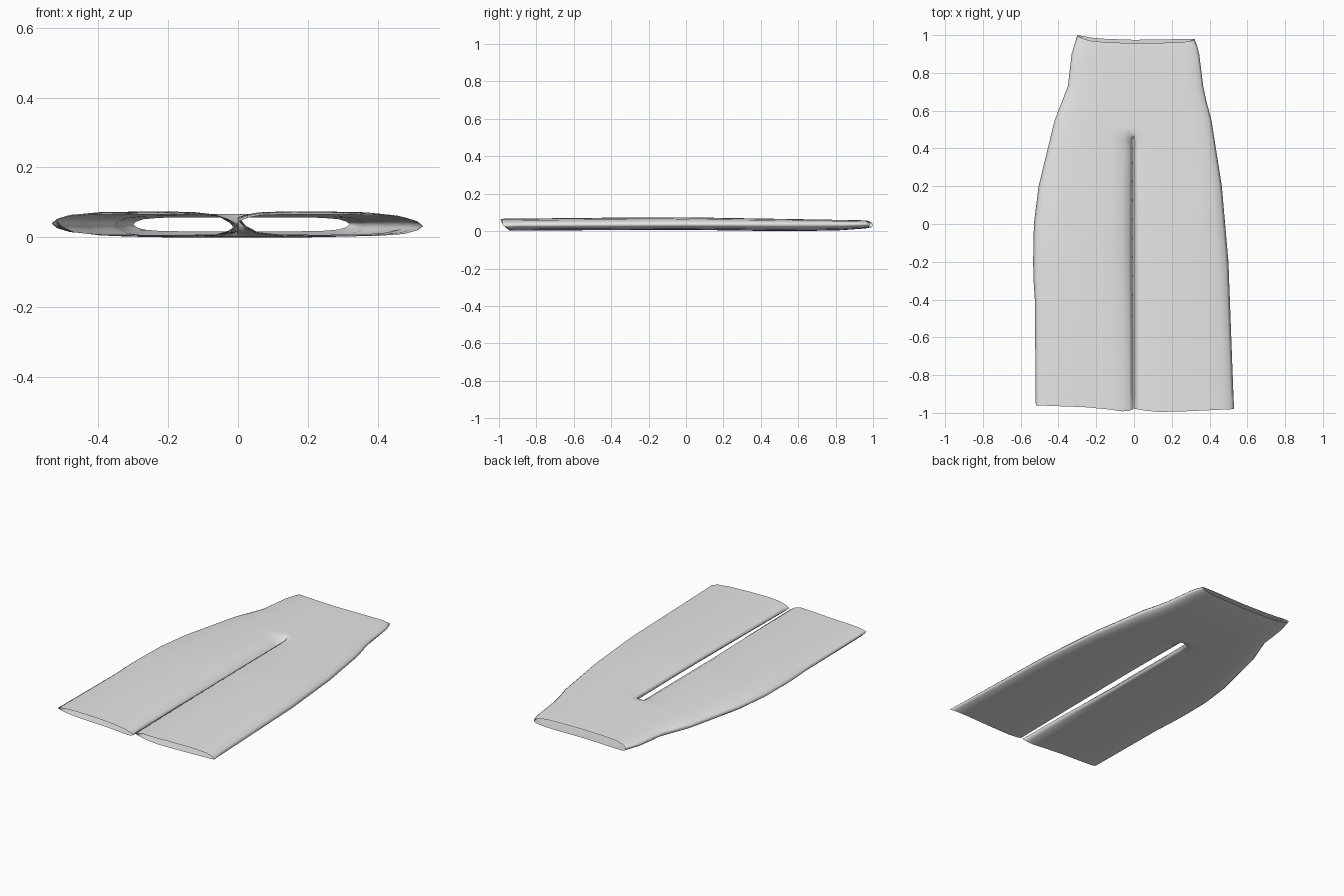
import bpy
import bmesh

cube = bpy.data.objects.get("Cube")
if cube:
    bpy.data.objects.remove(cube, do_unlink=True)

# Cloth material
cloth = bpy.data.materials.new("light grey cloth")
cloth.use_nodes = True
grey = (0.8, 0.8, 0.8, 1)
cloth.diffuse_color = grey
bsdf = next(n for n in cloth.node_tree.nodes if n.type == 'BSDF_PRINCIPLED')
bsdf.inputs["Base Color"].default_value = grey


def sample(points, y):
    """Linear lookup in a list of (position, value), position descending."""
    if y >= points[0][0]:
        return points[0][1]
    for (a, va), (b, vb) in zip(points, points[1:]):
        if y >= b:
            return va + (vb - va) * (a - y) / (a - b)
    return points[-1][1]


# Outer seam of each side, as (y, half width)
OUTER = {
    -1: [(1, .30), (.9, .33), (.73, .35), (.55, .42), (.2, .505), (0, .53),
         (-.25, .535), (-.4, .525), (-1, .52)],
    1: [(1, .32), (.9, .345), (.7, .37), (.55, .41), (.2, .465), (-.2, .5),
        (-.6, .515), (-1, .53)],
}
# Heights along the length: top sheet, bottom sheet, outer and inner seams
TOP = [(1, .06), (.6, .067), (0, .077), (-.4, .075), (-1, .069)]
BOTTOM = [(1, .02), (.8, .006), (.5, .003), (0, .01), (-.5, .008), (-1, .005)]
SEAM = {-1: [(1, .04), (0, .04), (-1, .053)], 1: [(1, .04), (-1, .035)]}
INNER = {-1: [(.45, .018), (-.2, .02), (-.6, .036), (-1, .04)],
         1: [(.45, .062), (-.2, .058), (-1, .048)]}

# Across one side: distance from outer to inner seam, and fullness
ACROSS = [0, .03, .1, .25, .5, .75, .88, .95, 1]
FULL = [0, .4, .74, .94, 1, .98, .85, .5, 0]
LAST = len(ACROSS) - 1

# Waist and hem outlines, as (x, y) with x descending
WAIST = [(.32, .98), (0, .975), (-.2, .982), (-.3, 1)]
HEM = [(.53, -.98), (.2, -.995), (.1, -.995), (0, -.978), (-.04, -.995),
       (-.2, -.972), (-.52, -.96)]

CROTCH = .475
rows = [1, .94, .9, .82, .73, .65, .55, .51, CROTCH, .44, .38]
rows += [.3 - .1 * i for i in range(13)] + [-1]
crotch_row = rows.index(CROTCH)

bm = bmesh.new()


def point(side, r, j, upper):
    """Vertex position on the upper or lower sheet of one side."""
    y = rows[r]
    x = side * sample(OUTER[side], y) * (1 - ACROSS[j])
    sheet = sample(TOP if upper else BOTTOM, y)
    full = FULL[j]
    if j <= 4:
        edge = sample(SEAM[side], y)
    elif r <= crotch_row:
        edge, full = sheet, 1
    else:
        edge = sample(INNER[side], y)
        if j == LAST:
            x = side * .002
    z = edge + (sheet - edge) * full
    # Curved open ends, with one sheet a little shorter than the other
    if r == 0:
        y = sample(WAIST, x) - (.018 * full if upper else 0)
    elif r == len(rows) - 1:
        y = sample(HEM, x) + (0 if upper else .05 * full)
    return x, y, z


# Upper and lower sheets of both sides
for side in (-1, 1):
    for upper in (True, False):
        grid = [[bm.verts.new(point(side, r, j, upper))
                 for j in range(LAST + 1)] for r in range(len(rows))]
        for r in range(len(rows) - 1):
            for j in range(LAST):
                quad = [grid[r][j], grid[r + 1][j],
                        grid[r + 1][j + 1], grid[r][j + 1]]
                if (side > 0) == upper:
                    quad.reverse()
                bm.faces.new(quad)
    # Crotch gusset between the sheets
    corners = [point(side, crotch_row, LAST, True),
               point(side, crotch_row, LAST, False),
               point(side, crotch_row + 1, LAST, True)]
    if side < 0:
        corners.reverse()
    bm.faces.new([bm.verts.new(c) for c in corners])

# Sew the seams together
bmesh.ops.remove_doubles(bm, verts=bm.verts, dist=.0005)
bmesh.ops.recalc_face_normals(bm, faces=bm.faces)
if max(bm.faces, key=lambda f: f.calc_center_median().z).normal.z < 0:
    bmesh.ops.reverse_faces(bm, faces=bm.faces)

# Rest the garment on the ground
low = min(v.co.z for v in bm.verts)
bmesh.ops.translate(bm, verts=bm.verts, vec=(0, 0, -low))

mesh = bpy.data.meshes.new("trousers")
bm.to_mesh(mesh)
bm.free()
mesh.materials.append(cloth)
mesh.shade_smooth()
trousers = bpy.data.objects.new("trousers", mesh)
bpy.context.collection.objects.link(trousers)
